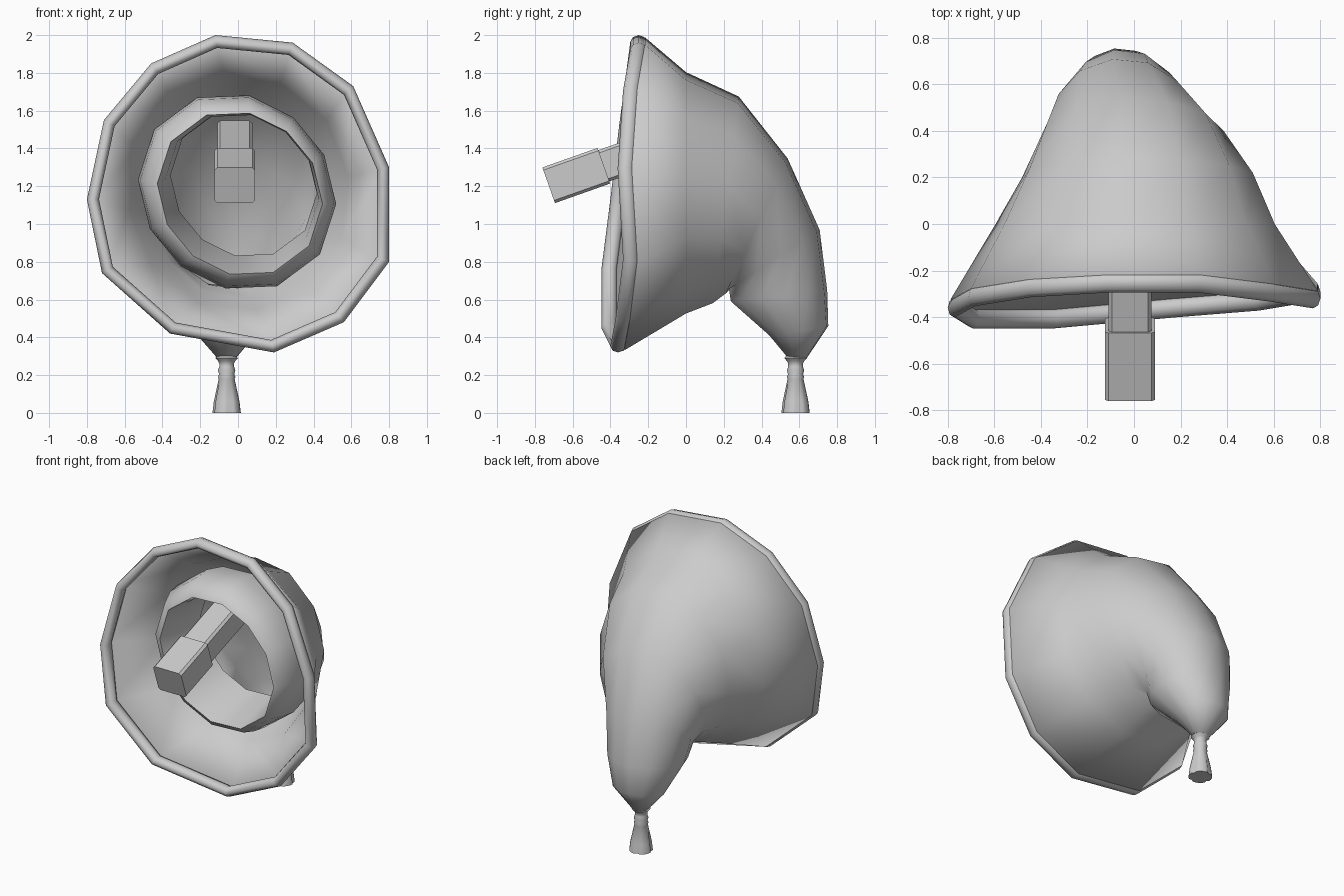
import bpy, bmesh, math
from mathutils import Vector

SIDES = 12
STEP = math.tau / SIDES

default = bpy.data.objects.get("Cube")
if default:
    bpy.data.objects.remove(default, do_unlink=True)

grey = bpy.data.materials.new("plain_grey")
grey.use_nodes = True
COLOUR = (0.6, 0.6, 0.6, 1)
grey.diffuse_color = COLOUR
grey.node_tree.nodes["Principled BSDF"].inputs["Base Color"].default_value = COLOUR


def finish(name, bm, angle):
    bmesh.ops.recalc_face_normals(bm, faces=bm.faces)
    mesh = bpy.data.meshes.new(name)
    bm.to_mesh(mesh)
    bm.free()
    mesh.materials.append(grey)
    obj = bpy.data.objects.new(name, mesh)
    bpy.context.collection.objects.link(obj)
    bpy.ops.object.select_all(action='DESELECT')
    obj.select_set(True)
    bpy.context.view_layer.objects.active = obj
    bpy.ops.object.shade_smooth_by_angle(angle=math.radians(angle))
    return obj


def loft(name, rings, close=False, caps=(False, False), angle=50):
    """Skin a row of closed rings of points."""
    bm = bmesh.new()
    loops = [[bm.verts.new(p) for p in ring] for ring in rings]
    pairs = list(zip(loops, loops[1:]))
    if close:
        pairs.append((loops[-1], loops[0]))
    for a, b in pairs:
        n = len(a)
        for i in range(n):
            j = (i + 1) % n
            bm.faces.new((a[i], a[j], b[j], b[i]))
    if caps[0]:
        bm.faces.new(loops[0])
    if caps[1]:
        bm.faces.new(loops[-1])
    return finish(name, bm, angle)


def clock(start):
    """Angles of the ring corners, clockwise from the top."""
    return [math.radians(start) - k * STEP for k in range(SIDES)]


def section(top, bottom, cx, rx):
    """Elliptical ring spanning two points of the side outline."""
    t, b = Vector((0, *top)), Vector((0, *bottom))
    mid, up = (t + b) / 2, (t - b) / 2
    return [mid + Vector((cx + rx * math.cos(a), 0, 0)) + up * math.sin(a)
            for a in clock(98)]


# Uneven mouth of the cap, clockwise from the top
mouth = [Vector(p) for p in (
    (-.12, -.25, 2.0), (.29, -.25, 1.96), (.61, -.29, 1.73), (.80, -.32, 1.30),
    (.80, -.29, .80), (.56, -.33, .48), (.19, -.36, .32), (-.36, -.41, .42),
    (-.72, -.41, .74), (-.80, -.36, 1.13), (-.71, -.31, 1.55), (-.46, -.27, 1.85))]
centre = Vector((0, -.32, 1.15))


def mouth_ring(scale, dy):
    return [centre + (p - centre) * scale + Vector((0, dy, 0)) for p in mouth]


# Cap body, bending over into the drooping tail
body = [mouth_ring(.985, .035)]
for station in (
        ((0, 1.81), (0, .52), .005, .605),
        ((.28, 1.68), (.14, .575), .015, .50),
        ((.54, 1.35), (.21, .63), -.005, .395),
        ((.71, .97), (.225, .655), -.05, .295),
        ((.75, .65), (.235, .59), -.05, .255),
        ((.755, .46), (.44, .41), -.06, .175),
        ((.64, .29), (.54, .29), -.06, .05)):
    body.append(section(*station))
cap = loft("cap_body", body, caps=(False, True), angle=80)
shell = cap.modifiers.new("cloth", 'SOLIDIFY')
shell.thickness = .022
shell.offset = -1

# Rolled hem following the mouth
hem = []
for k in range(8):
    a = k * math.tau / 8
    hem.append(mouth_ring(.96 + .04 * math.cos(a), .042 * math.sin(a)))
loft("rolled_hem", hem, close=True, angle=80)

# Inner band: flares from its front opening, with a narrower lip at the rear
band = []
for r, y, cx, cz in (
        (.435, -.25, .01, 1.16), (.475, -.225, 0, 1.165), (.51, -.12, -.005, 1.17),
        (.522, -.02, -.005, 1.17), (.49, .13, 0, 1.17), (.385, .10, .03, 1.21),
        (.405, -.10, .02, 1.18)):
    ring = []
    for a in clock(83):
        lean = r * (1 - .055 * math.sin(2 * a))
        dz = lean * math.sin(a)
        ring.append((cx + lean * math.cos(a), y - .03 * dz, cz + dz))
    band.append(ring)
loft("inner_band", band, close=True, angle=60)


# Sloping peg in two thicknesses
def peg(name, near, far, width, height):
    axis = Vector((0, math.cos(.34), math.sin(.34)))
    up = Vector((0, -axis.z, axis.y))
    origin = Vector((-.017, -.727, 1.205))
    c = .015
    w, h = width / 2, height / 2
    corners = [(w, h - c), (w - c, h), (c - w, h), (-w, h - c),
               (-w, c - h), (c - w, -h), (w - c, -h), (w, c - h)]
    rings = [[origin + axis * d + Vector((x, 0, 0)) + up * z for x, z in corners]
             for d in (near, far)]
    loft(name, rings, caps=(True, True), angle=30)


peg("peg_end", 0, .31, .215, .20)
peg("peg_shaft", .30, .78, .185, .175)

# Tassel with a bound neck and a slit skirt
profile = [(.075, 0), (.068, .06), (.042, .18), (.046, .19), (.040, .205),
           (.046, .225), (.039, .245), (.039, .262), (.046, .275), (.060, .29),
           (.045, .305)]
tassel = []
for r, z in profile:
    ring = []
    for k in range(24):
        slit = .86 if z < .1 and k % 6 == 1 else 1
        a = k * math.tau / 24
        ring.append((-.06 + r * slit * math.cos(a), .58 + r * slit * math.sin(a), z))
    tassel.append(ring)
loft("tassel", tassel, caps=(True, True))
